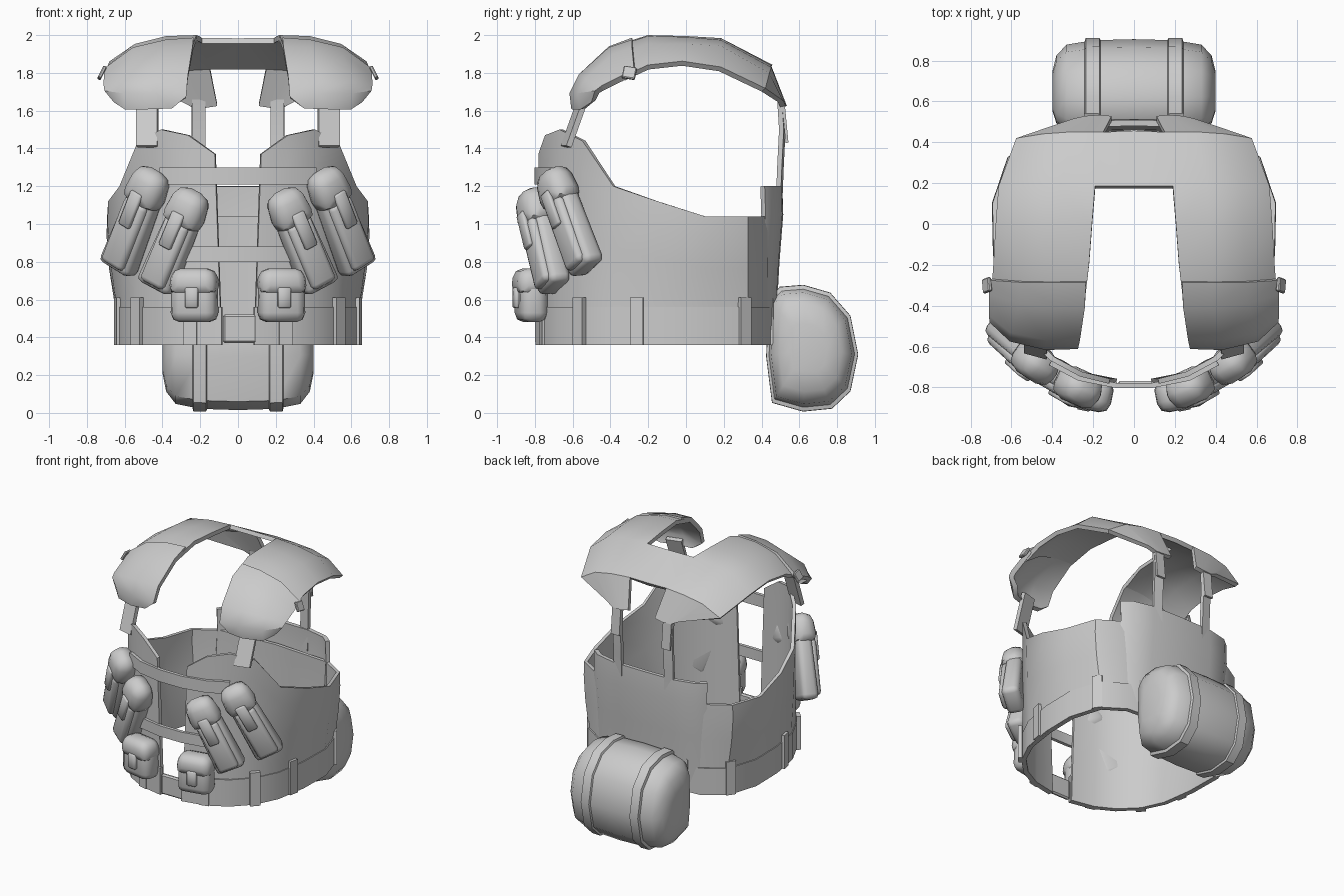
import bpy, bmesh, math
from mathutils import Vector, Matrix

if "Cube" in bpy.data.objects:
    bpy.data.objects.remove(bpy.data.objects["Cube"])


def make(name, bm, mirror=False, thick=0, angle=35):
    """Turn a bmesh into a finished object, baking mirror and thickness."""
    bmesh.ops.remove_doubles(bm, verts=bm.verts, dist=0.0005)
    bmesh.ops.recalc_face_normals(bm, faces=bm.faces)
    me = bpy.data.meshes.new(name)
    bm.to_mesh(me)
    bm.free()
    ob = bpy.data.objects.new(name, me)
    bpy.context.collection.objects.link(ob)
    if mirror:
        m = ob.modifiers.new("mirror", 'MIRROR')
        m.use_clip = True
    if thick:
        s = ob.modifiers.new("thick", 'SOLIDIFY')
        s.thickness, s.offset = thick, 0
    ev = ob.evaluated_get(bpy.context.evaluated_depsgraph_get())
    baked = bpy.data.meshes.new_from_object(ev)
    ob.modifiers.clear()
    ob.data = baked
    baked.name = name
    b = bmesh.new()
    b.from_mesh(baked)
    bmesh.ops.recalc_face_normals(b, faces=b.faces)
    for f in b.faces:
        f.smooth = True
    b.to_mesh(baked)
    b.free()
    baked.set_sharp_from_angle(angle=math.radians(angle))
    return ob


def grid(bm, rows, closed=False):
    """Quad sheet through rows of points."""
    vs = [[bm.verts.new(p) for p in r] for r in rows]
    n = len(rows[0])
    for a, b in zip(vs, vs[1:]):
        for i in range(n if closed else n - 1):
            j = (i + 1) % n
            bm.faces.new((a[i], a[j], b[j], b[i]))
    return vs


def sheet(name, rows, thick=0.02):
    bm = bmesh.new()
    grid(bm, rows)
    return make(name, bm, True, thick)


def block(bm, size, mat, bevel=0.03, seg=1, taper=1.0):
    """Bevelled box, narrower at the top by taper."""
    t = bmesh.new()
    bmesh.ops.create_cube(t, size=1)
    for v in t.verts:
        k = taper if v.co.z > 0 else 1
        v.co = Vector((v.co.x * size[0] * k, v.co.y * size[1] * k, v.co.z * size[2]))
    if bevel:
        bmesh.ops.bevel(t, geom=t.edges[:], offset=bevel, segments=seg, affect='EDGES', profile=0.5)
    t.transform(mat)
    tmp = bpy.data.meshes.new("tmp")
    t.to_mesh(tmp)
    t.free()
    bm.from_mesh(tmp)
    bpy.data.meshes.remove(tmp)


def frame(center, up, out):
    """Matrix with local z along up and local -y facing out."""
    z = Vector(up).normalized()
    y = -Vector(out)
    y = (y - z * y.dot(z)).normalized()
    m = Matrix((y.cross(z), y, z)).transposed().to_4x4()
    m.translation = Vector(center)
    return m


def at(x, y, z):
    return Matrix.Translation((x, y, z))


# vest shell: right half as columns (x, y, top z), open at the front
cols = [(.085, -.77, 1.37), (.26, -.735, 1.47), (.40, -.66, 1.50), (.52, -.54, 1.44),
        (.60, -.38, 1.20), (.64, -.15, 1.12), (.645, .10, 1.04), (.575, .32, 1.04),
        (.42, .42, 1.04), (0, .45, 1.04)]
rows = []
for t, g in ((0, .98), (.3, .99), (.6, 1.04), (.85, 1.06), (1, 1.055)):
    row = []
    for i, (x, y, top) in enumerate(cols):
        k = g if i > 4 else 1 + (g - 1) * .5 if i == 4 else 1.0
        row.append((x * k + (.035 * t if i == 0 else 0), y, .36 + (top - .36) * t))
    rows.append(row)
sheet("vest_shell", rows, .025)

# raised back panel
sheet("back_panel", [[(0, y + .02, z), (.25, y + .015, z), (.40, y - .02, z), (.46, y - .07, z)]
                     for z, y in ((.44, .44), (.8, .46), (1.05, .48), (1.2, .475))], .03)

# waist belt and its loops
belt = [(x, y * 1.02) for x, y, _ in cols[:-1]] + [(0, .465)]
sheet("waist_belt", [[(x, y, z) for x, y in belt] for z in (.36, .56)], .025)
bm = bmesh.new()
for x, y, ox, oy in ((.25, -.755, .25, -1), (.535, -.565, .8, -.75), (.635, -.26, 1, -.2),
                     (.585, .31, 1, .7), (.3, .45, .1, 1)):
    block(bm, (.07, .03, .25), frame((x, y, .485), (0, 0, 1), (ox, oy, 0)), 0)
make("belt_loops", bm, True)
bm = bmesh.new()
block(bm, (.18, .03, .15), at(.01, -.785, .445), .01)
make("belt_buckle", bm)

# straps across the front opening
front = [(0, -.79), (.09, -.79), (.27, -.755), (.41, -.68)]
for nm, z0, z1 in (("upper_chest_strap", 1.21, 1.30), ("lower_chest_strap", .80, .88)):
    sheet(nm, [[(x, y, z) for x, y in front] for z in (z0, z1)], .025)

# tilted long pouches: body, front lobes, cap and tab
for nm, top, bot, out in (("outer", (.445, -.70, 1.26), (.635, -.525, .77), (.55, -.83, 0)),
                          ("inner", (.235, -.81, 1.15), (.435, -.695, .67), (.42, -.9, 0))):
    a, b = Vector(top), Vector(bot)
    m = frame((a + b) / 2, a - b, out)
    h = (a - b).length
    bm = bmesh.new()
    block(bm, (.21, .125, h + .02), m, .035, 2, .85)
    block(bm, (.15, .06, h * .7), m @ at(0, -.06, -.07), .028, 2)
    make(nm + "_long_pouch", bm, True, angle=50)
    bm = bmesh.new()
    block(bm, (.235, .185, .21), m @ at(0, -.01, h / 2 - .075), .065, 2, .82)
    block(bm, (.075, .03, .20), m @ at(0, -.095, h / 2 - .20), .008)
    make(nm + "_pouch_flap", bm, True, angle=50)

# small square pouches above the belt
m = frame((.23, -.82, .62), (0, 0, 1), (.2, -1, 0))
bm = bmesh.new()
block(bm, (.25, .15, .28), m, .05, 2, .95)
make("small_pouch", bm, True, angle=50)
bm = bmesh.new()
block(bm, (.265, .175, .14), m @ at(0, -.005, .075), .05, 2, .88)
block(bm, (.07, .03, .11), m @ at(0, -.08, -.01), .008)
make("small_pouch_flap", bm, True, angle=50)

# shoulder yoke: arched arm, rear crossbar and tail
arm = [[(.24, -.37, 1.93), (.38, -.37, 1.925), (.54, -.36, 1.88), (.69, -.33, 1.77)],
       [(.22, -.20, 1.985), (.38, -.20, 1.98), (.54, -.20, 1.94), (.68, -.20, 1.83)],
       [(.205, 0, 1.98), (.37, 0, 1.975), (.53, 0, 1.94), (.67, -.02, 1.85)],
       [(.19, .18, 1.97), (.36, .18, 1.96), (.52, .18, 1.93), (.655, .18, 1.82)],
       [(.15, .44, 1.83), (.30, .44, 1.82), (.44, .43, 1.79), (.57, .41, 1.71)]]
bm = bmesh.new()
grid(bm, arm)
grid(bm, [[(0, .18, 1.97), (.19, .18, 1.97)], [(0, .45, 1.83), (.15, .44, 1.83)]])
grid(bm, [arm[-1],
          [(.11, .515, 1.63), (.17, .52, 1.62), (.24, .515, 1.62), (.30, .50, 1.65)]])
make("shoulder_yoke", bm, True, .03)

# thicker front shoulder pad
sheet("shoulder_pad", [
    [(.35, -.585, 1.615), (.46, -.59, 1.61), (.59, -.545, 1.61), (.645, -.49, 1.65)],
    [(.275, -.595, 1.67), (.43, -.60, 1.69), (.60, -.56, 1.69), (.695, -.47, 1.70)],
    [(.265, -.555, 1.78), (.43, -.555, 1.78), (.60, -.52, 1.76), (.70, -.44, 1.72)],
    [(.24, -.40, 1.925), (.38, -.40, 1.92), (.55, -.38, 1.885), (.70, -.34, 1.77)],
    [(.235, -.28, 1.97), (.38, -.28, 1.96), (.55, -.28, 1.92), (.70, -.27, 1.81)]], .035)
bm = bmesh.new()
block(bm, (.02, .07, .07), frame((.72, -.30, 1.80), (-.5, .2, 1), (0, -1, 0)), .005)
make("pad_side_tab", bm, True)

# hanging straps joining yoke and vest
sheet("front_hanging_strap", [[(.425, y, z), (.535, y + .03, z)]
                              for y, z in ((-.56, 1.66), (-.60, 1.55), (-.65, 1.41))], .03)
sheet("rear_hanging_strap", [[(.175, y, z), (.245, y - .01, z)]
                             for y, z in ((.505, 1.66), (.515, 1.5), (.505, 1.3), (.495, 1.04))], .025)
sheet("rear_strap_end", [[(.175, y, z), (.245, y, z)]
                         for y, z in ((.515, 1.64), (.535, 1.43))], .015)

# rounded rear bag, lofted sideways
prof = [(.43, .30), (.445, .60), (.50, .66), (.62, .67), (.76, .63), (.865, .51), (.905, .31),
        (.865, .12), (.77, .03), (.62, .015), (.46, .06)]


def ring(x, s):
    return [(x, .64 + (y - .64) * s, .34 + (z - .34) * s) for y, z in prof]


bm = bmesh.new()
half = [(.20, .98), (.33, .9), (.38, .7), (.40, .4)]
vs = grid(bm, [ring(-x, s) for x, s in half[::-1]] + [ring(0, 1)]
          + [ring(x, s) for x, s in half], True)
for r in (vs[0], vs[-1]):
    bm.faces.new(r)
make("rear_bag", bm, angle=50)

# bands around the bag
bm = bmesh.new()
grid(bm, [ring(x, s) for x, s in ((.165, .98), (.17, 1.02), (.235, 1.015), (.24, .95))], True)
make("bag_bands", bm, True, .004)
